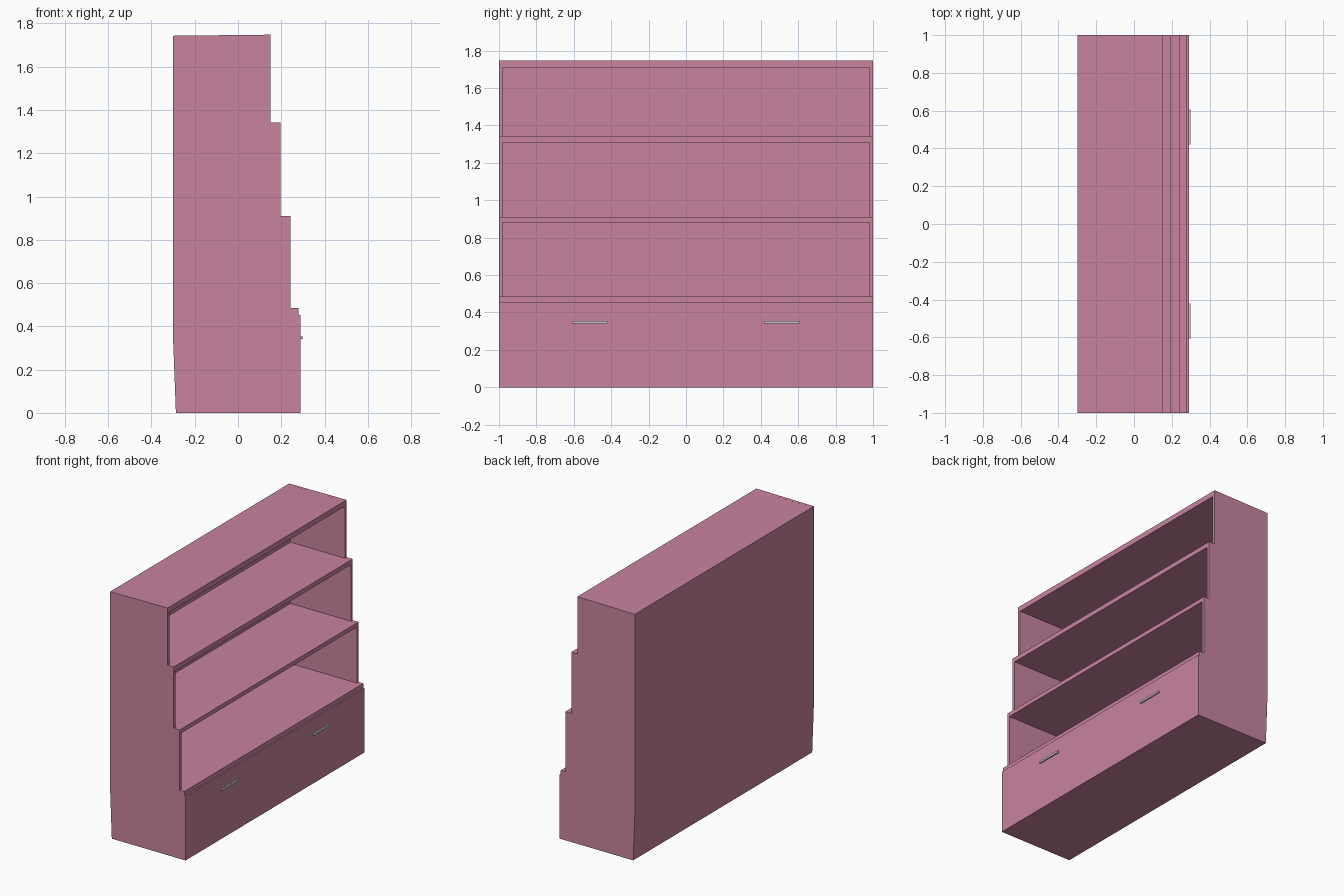
import bpy
import bmesh

if "Cube" in bpy.data.objects:
    bpy.data.objects.remove(bpy.data.objects["Cube"])

pink = bpy.data.materials.new("pink_paint")
pink.diffuse_color = (0.58, 0.23, 0.35, 1)
pink.use_nodes = True
pink.node_tree.nodes["Principled BSDF"].inputs["Base Color"].default_value = pink.diffuse_color


def extrude_profile(name, profile, y0, y1, mat=pink):
    """Extrude an (x, z) outline from y0 to y1."""
    bm = bmesh.new()
    face = bm.faces.new([bm.verts.new((x, y0, z)) for x, z in profile])
    ext = bmesh.ops.extrude_face_region(bm, geom=[face])
    verts = [v for v in ext["geom"] if isinstance(v, bmesh.types.BMVert)]
    bmesh.ops.translate(bm, vec=(0, y1 - y0, 0), verts=verts)
    bmesh.ops.recalc_face_normals(bm, faces=bm.faces)
    mesh = bpy.data.meshes.new(name)
    bm.to_mesh(mesh)
    bm.free()
    obj = bpy.data.objects.new(name, mesh)
    bpy.context.collection.objects.link(obj)
    if mat:
        mesh.materials.append(mat)
    return obj


def board(name, x0, x1, y0, y1, z0, z1, mat=pink):
    return extrude_profile(name, [(x0, z0), (x1, z0), (x1, z1), (x0, z1)], y0, y1, mat)


inner = 0.98       # half width between the side panels
back_x = -0.275    # front face of the back panel

# Stepped side panels
side = [(-0.287, 0), (0.27, 0), (0.27, 0.453), (0.28, 0.453), (0.28, 0.485),
        (0.243, 0.485), (0.243, 0.91), (0.197, 0.91), (0.197, 1.343),
        (0.15, 1.343), (0.15, 1.748), (-0.3, 1.743), (-0.3, 0.34)]
extrude_profile("side_panel_left", side, -1, -inner)
extrude_profile("side_panel_right", side, inner, 1)

# Back panel, tapering in at the foot
back = [(-0.287, 0), (back_x, 0), (back_x, 1.743), (-0.3, 1.743), (-0.3, 0.34)]
extrude_profile("back_panel", back, -inner, inner)

# Top board and shelves, each deeper than the one above
extrude_profile("top_board", [(back_x, 1.71), (0.15, 1.71), (0.15, 1.748), (back_x, 1.743)],
                -inner, inner)
for name, front, z0, z1 in [("upper_shelf", 0.197, 1.31, 1.343),
                            ("middle_shelf", 0.243, 0.88, 0.91),
                            ("lower_shelf", 0.28, 0.453, 0.485)]:
    board(name, back_x, front, -inner, inner, z0, z1)

# Drawer front and base board
board("drawer_front", 0.27, 0.29, -1, 1, 0, 0.453)
board("base_board", back_x, 0.27, -inner, inner, 0, 0.025)

# Handles
for name, y in [("handle_left", -0.513), ("handle_right", 0.513)]:
    board(name, 0.29, 0.3, y - 0.093, y + 0.093, 0.341, 0.354, None)
